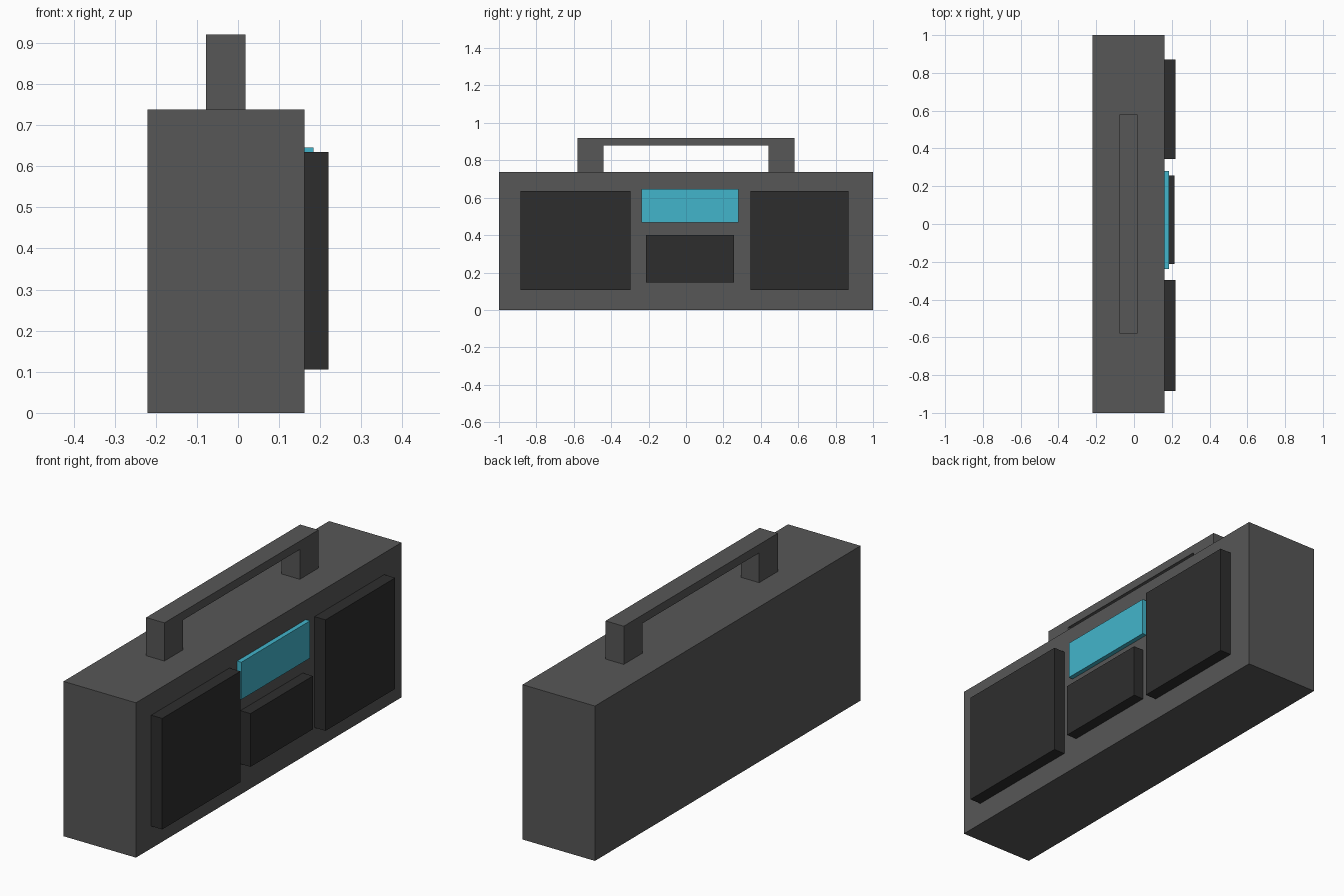
import bpy
import bmesh

if "Cube" in bpy.data.objects:
    bpy.data.objects.remove(bpy.data.objects["Cube"])


def material(name, rgb):
    m = bpy.data.materials.new(name)
    m.diffuse_color = (*rgb, 1)
    m.use_nodes = True
    m.node_tree.nodes["Principled BSDF"].inputs["Base Color"].default_value = m.diffuse_color
    return m


def prism(name, outline, x0, x1, mat):
    """Extrude a (y, z) outline along x from x0 to x1."""
    bm = bmesh.new()
    face = bm.faces.new([bm.verts.new((x0, y, z)) for y, z in outline])
    ext = bmesh.ops.extrude_face_region(bm, geom=[face])
    verts = [v for v in ext["geom"] if isinstance(v, bmesh.types.BMVert)]
    bmesh.ops.translate(bm, verts=verts, vec=(x1 - x0, 0, 0))
    bmesh.ops.recalc_face_normals(bm, faces=bm.faces)
    mesh = bpy.data.meshes.new(name)
    bm.to_mesh(mesh)
    bm.free()
    mesh.materials.append(mat)
    obj = bpy.data.objects.new(name, mesh)
    bpy.context.collection.objects.link(obj)
    return obj


def box(name, x, y, z, mat):
    outline = [(y[0], z[0]), (y[1], z[0]), (y[1], z[1]), (y[0], z[1])]
    return prism(name, outline, x[0], x[1], mat)


casing = material("casing_grey", (0.095, 0.095, 0.095))
dark = material("panel_dark", (0.027, 0.027, 0.027))
cyan = material("display_cyan", (0.055, 0.46, 0.6))

# Main casing
FRONT, TOP = 0.162, 0.738
box("body", (-0.22, FRONT), (-1, 1), (0, TOP), casing)

# Carrying handle: one U-shaped outline, mirrored about y = 0
half = [(0.44, 0.88), (0.44, TOP), (0.58, TOP), (0.58, 0.92)]
prism("handle", half + [(-y, z) for y, z in reversed(half)], -0.078, 0.018, casing)

# Raised panels on the speaker side, set slightly into the casing
panels = [
    ("left_speaker", 0.22, (-0.885, -0.296), (0.106, 0.635), dark),
    ("right_speaker", 0.22, (0.345, 0.87), (0.106, 0.635), dark),
    ("cassette_door", 0.215, (-0.213, 0.257), (0.146, 0.40), dark),
    ("display", 0.184, (-0.238, 0.28), (0.468, 0.646), cyan),
]
for name, depth, y, z, mat in panels:
    box(name, (FRONT - 0.01, depth), y, z, mat)
